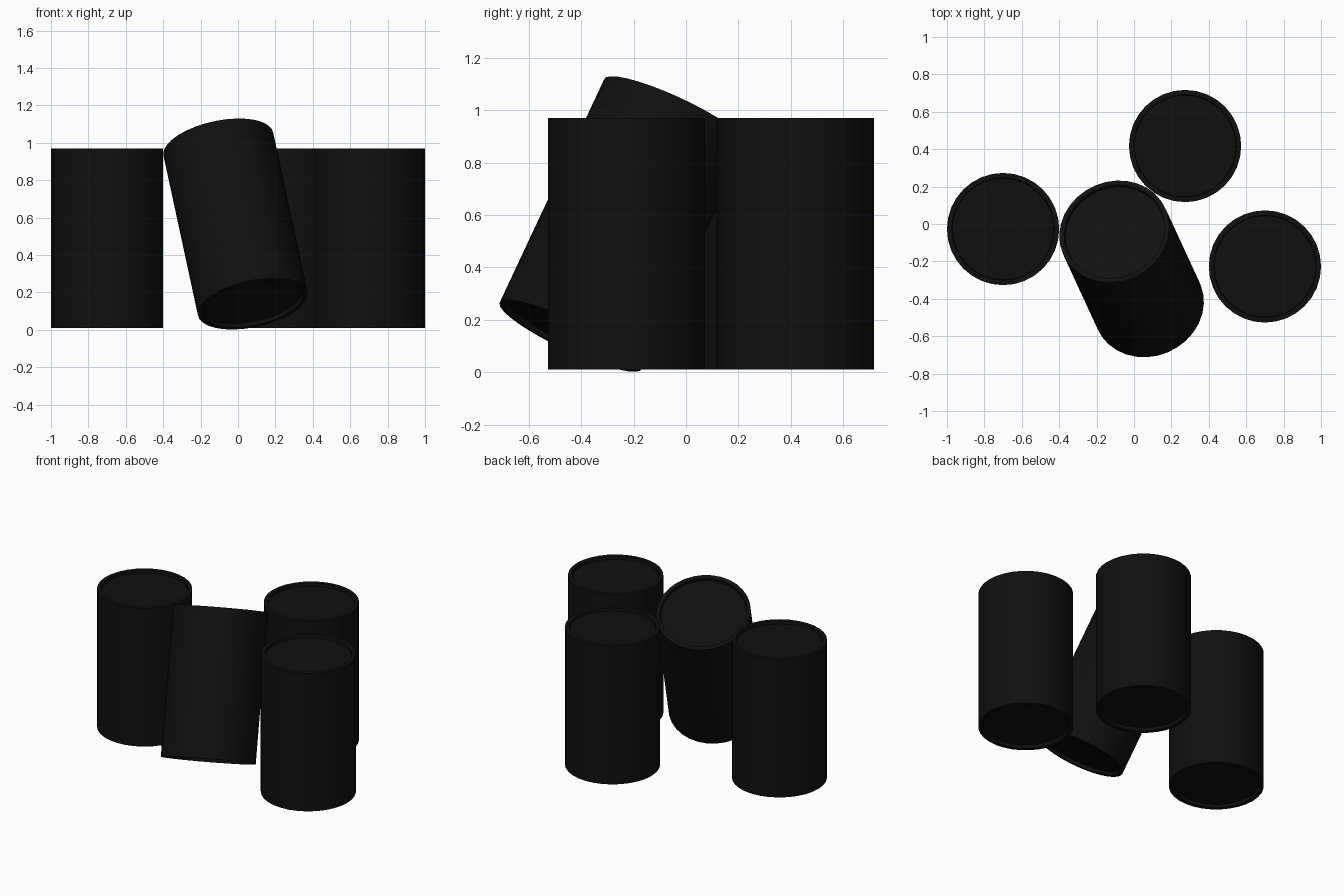
import bpy
import bmesh
from mathutils import Vector

cube = bpy.data.objects.get("Cube")
if cube:
    bpy.data.objects.remove(cube, do_unlink=True)

RADIUS, HEIGHT, SIDES = 0.30, 0.96, 32
RIM, RECESS = 0.026, 0.02

# One dark paint for every barrel
paint = bpy.data.materials.new("black_paint")
paint.use_nodes = True
colour = (0.005, 0.005, 0.005, 1.0)
paint.diffuse_color = colour
paint.node_tree.nodes["Principled BSDF"].inputs["Base Color"].default_value = colour


def barrel_mesh():
    """Plain drum with a raised rim around a sunken lid at both ends."""
    bm = bmesh.new()
    bmesh.ops.create_cone(bm, cap_ends=True, segments=SIDES,
                          radius1=RADIUS, radius2=RADIUS, depth=HEIGHT)
    lids = [f for f in bm.faces if len(f.verts) > 4]
    bmesh.ops.inset_individual(bm, faces=lids, thickness=RIM)
    bmesh.ops.inset_individual(bm, faces=lids, thickness=0.003, depth=-RECESS)
    mesh = bpy.data.meshes.new("barrel")
    bm.to_mesh(mesh)
    bm.free()
    mesh.materials.append(paint)
    return mesh


mesh = barrel_mesh()


def add_barrel(name, centre, axis=(0, 0, 1)):
    ob = bpy.data.objects.new(name, mesh)
    bpy.context.collection.objects.link(ob)
    ob.location = centre
    ob.rotation_euler = Vector((0, 0, 1)).rotation_difference(Vector(axis)).to_euler()
    return ob


# Three upright barrels and one leaning between them
STAND_Z = 0.01 + HEIGHT / 2
barrels = [
    add_barrel("right_barrel", (-0.70, -0.027, STAND_Z)),
    add_barrel("back_barrel", (0.273, 0.417, STAND_Z)),
    add_barrel("left_barrel", (0.70, -0.227, STAND_Z)),
    add_barrel("leaning_barrel", (-0.013, -0.24, 0.566), (-0.192, 0.416, 0.889)),
]

# Round sides smooth, rims sharp
bpy.ops.object.select_all(action='DESELECT')
barrels[0].select_set(True)
bpy.context.view_layer.objects.active = barrels[0]
bpy.ops.object.shade_smooth_by_angle()
